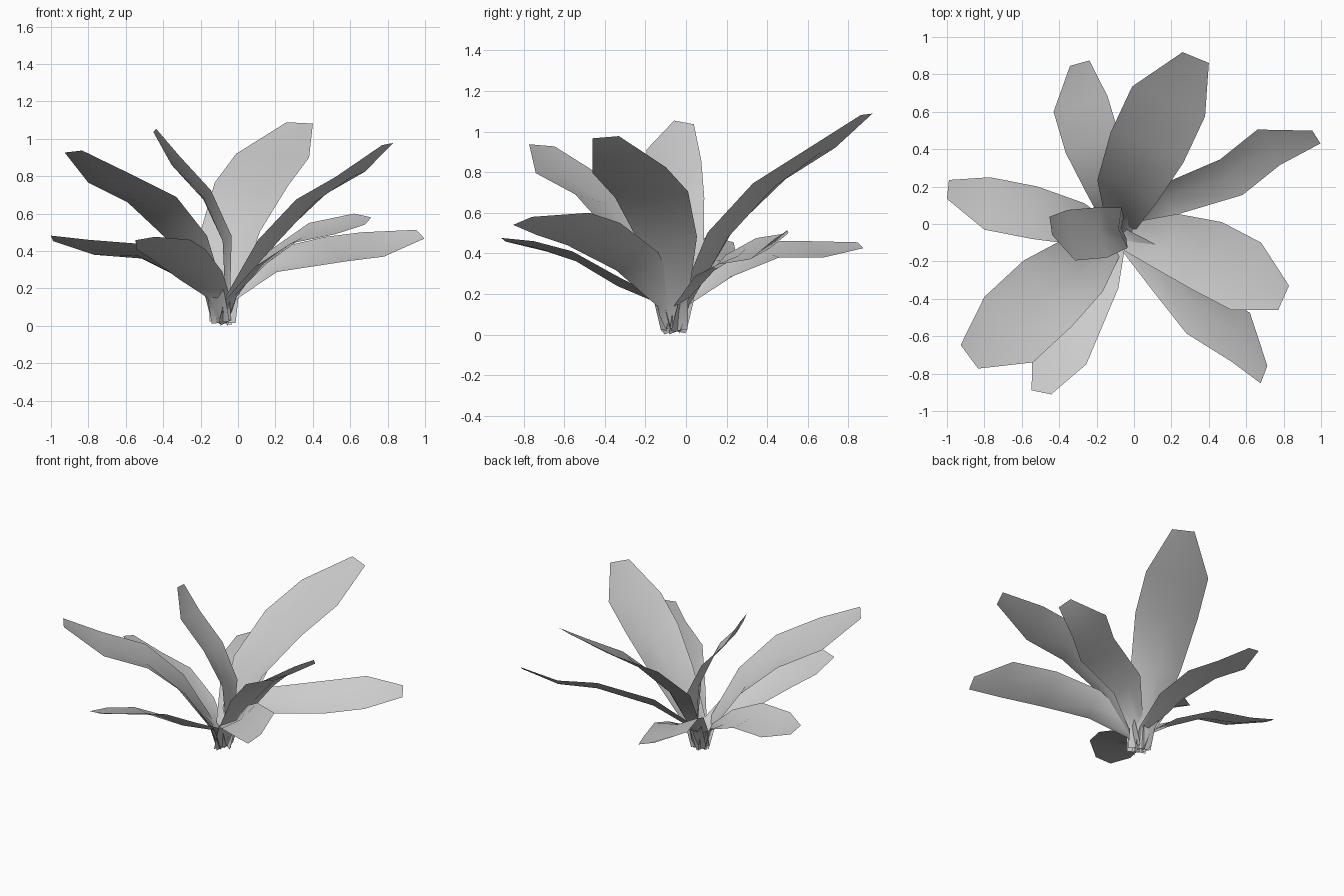
import bpy
from mathutils import Vector

cube = bpy.data.objects.get("Cube")
if cube:
    bpy.data.objects.remove(cube, do_unlink=True)

# One plain grey for the whole plant
grey = bpy.data.materials.new("leaf grey")
grey.use_nodes = True
colour = (0.6, 0.6, 0.6, 1.0)
grey.diffuse_color = colour
grey.node_tree.nodes["Principled BSDF"].inputs["Base Color"].default_value = colour

CROWN = Vector((-0.085, -0.055, 0.02))          # where all leaves meet
WIDTHS = (0.36, 0.4, 0.8, 1.0, 1.0, 0.36)       # half width from root to tip
DIPS = (0.25, 0.35, 0.3, 0.18, 0.08, 0.0)       # depth of the midrib channel


def leaf(name, half, lower, middle, shoulder, tip):
    """A channelled blade: centre line from crown to tip, widened along 'half'."""
    lower, half = Vector(lower), Vector(half)
    outward = Vector((lower.x - CROWN.x, lower.y - CROWN.y, 0)).normalized()
    root = CROWN + outward * 0.01               # short upright stalk
    neck = CROWN + outward * 0.05 + Vector((0, 0, 0.14))
    path = [root, neck, lower, Vector(middle), Vector(shoulder), Vector(tip)]

    # Keep the channel side of every blade facing up
    if half.cross(path[-1] - path[2]).z < 0:
        half = -half

    verts, faces = [], []
    for i, point in enumerate(path):
        along = path[min(i + 1, 5)] - path[max(i - 1, 0)]
        normal = half.cross(along).normalized()
        side = half * WIDTHS[i]
        rib = point - normal * side.length * DIPS[i]
        for p in (point - side, rib, point + side):
            verts.append((p.x, p.y, max(p.z, 0.0)))
    for i in range(5):
        for j in range(2):
            a = i * 3 + j
            faces.append((a, a + 1, a + 4, a + 3))

    mesh = bpy.data.meshes.new(name)
    mesh.from_pydata(verts, [], faces)
    mesh.materials.append(grey)
    mesh.polygons.foreach_set("use_smooth", [True] * len(faces))
    mesh.update()
    obj = bpy.data.objects.new(name, mesh)
    bpy.context.collection.objects.link(obj)
    return obj


# Tall leaves
leaf("tall_back_leaf", (0.195, -0.08, -0.01),
     (-0.04, 0.17, 0.51), (0.07, 0.41, 0.755), (0.185, 0.655, 0.91), (0.33, 0.89, 1.085))
leaf("tall_left_leaf", (0.08, 0.18, 0.015),
     (0.17, -0.09, 0.47), (0.39, -0.17, 0.69), (0.60, -0.28, 0.81), (0.80, -0.395, 0.972))
leaf("tall_front_right_leaf", (0.13, -0.175, 0.015),
     (-0.27, -0.22, 0.47), (-0.46, -0.37, 0.675), (-0.67, -0.565, 0.78), (-0.88, -0.71, 0.932))
leaf("tall_centre_leaf", (-0.02, 0.135, -0.025),
     (-0.05, -0.02, 0.46), (-0.165, -0.045, 0.70), (-0.335, -0.06, 0.885), (-0.445, -0.01, 1.045))

# Low spreading leaves
leaf("low_back_left_leaf", (0.06, -0.095, -0.065),
     (0.16, 0.12, 0.34), (0.52, 0.25, 0.41), (0.72, 0.41, 0.435), (0.975, 0.465, 0.49))
leaf("low_front_left_leaf", (0.05, 0.13, 0.055),
     (0.13, -0.24, 0.36), (0.33, -0.455, 0.495), (0.57, -0.605, 0.545), (0.695, -0.805, 0.56))
leaf("low_front_leaf", (0.145, -0.03, 0.025),
     (-0.2, -0.32, 0.27), (-0.32, -0.53, 0.385), (-0.40, -0.72, 0.435), (-0.495, -0.9, 0.467))
leaf("low_right_leaf", (0.015, 0.14, -0.04),
     (-0.28, 0.0, 0.28), (-0.53, 0.06, 0.40), (-0.785, 0.11, 0.42), (-0.995, 0.185, 0.468))
leaf("low_back_right_leaf", (0.145, 0.04, -0.04),
     (-0.14, 0.2, 0.32), (-0.22, 0.42, 0.42), (-0.285, 0.64, 0.42), (-0.29, 0.86, 0.44))
